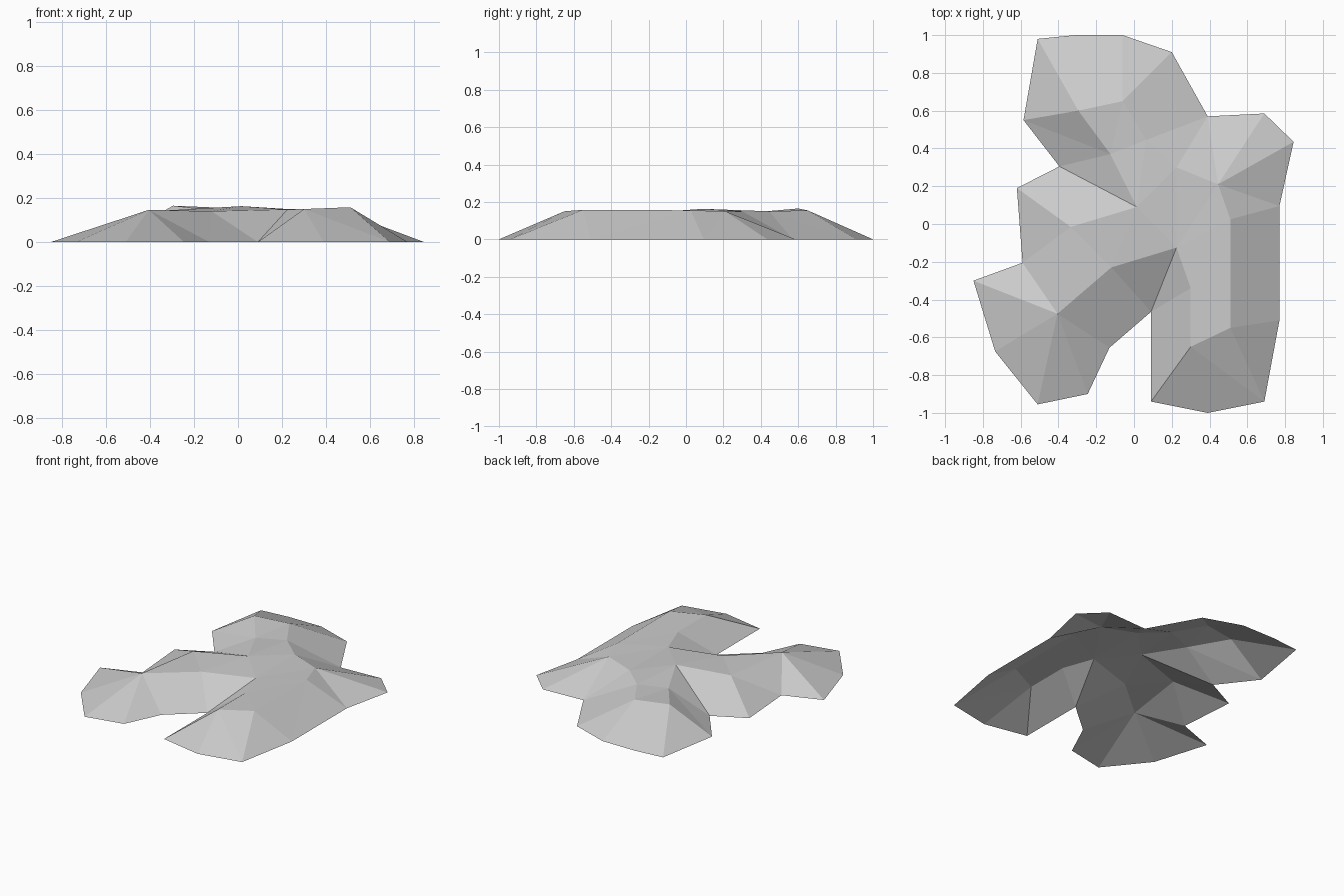
import bpy
import bmesh

# Remove the default object
default = bpy.data.objects.get("Cube")
if default:
    bpy.data.objects.remove(default, do_unlink=True)


def make_material(name, colour):
    material = bpy.data.materials.new(name)
    material.use_nodes = True
    material.diffuse_color = colour
    shader = next(n for n in material.node_tree.nodes if n.type == "BSDF_PRINCIPLED")
    shader.inputs["Base Color"].default_value = colour
    return material


# Corners of the raised plateau, clockwise from the back lobe
plateau = {
    "back_right": (-.295, .60, .165),
    "back_mid": (-.06, .65, .155),
    "back_saddle": (.065, .445, .15),
    "left_saddle": (.225, .30, .15),
    "left_arm": (.445, .21, .15),
    "left_hip": (.51, .025, .155),
    "left_foot": (.51, -.55, .158),
    "left_toe": (.30, -.65, .15),
    "left_inner": (.30, -.34, .15),
    "crotch": (.225, -.125, .148),
    "right_inner": (-.12, -.23, .14),
    "right_foot": (-.405, -.475, .146),
    "right_arm": (-.335, -.015, .143),
    "slit_end": (.015, .09, .163),
    "back_inner": (-.125, .37, .145),
}

# Ground outline, clockwise; each point fans up to the named plateau corners
outline = [
    (-.51, .98, "back_right"),
    (-.31, 1, "back_right back_mid"),
    (-.06, 1, "back_mid"),
    (.20, .91, "back_mid back_saddle"),
    (.39, .57, "back_saddle left_saddle left_arm"),
    (.69, .585, "left_arm"),
    (.845, .435, "left_arm"),
    (.77, .095, "left_arm left_hip"),
    (.77, -.51, "left_hip left_foot"),
    (.69, -.94, "left_foot left_toe"),
    (.39, -1, "left_toe"),
    (.09, -.94, "left_toe left_inner"),
    (.09, -.465, "left_inner crotch right_inner"),
    (-.13, -.655, "right_inner right_foot"),
    (-.245, -.90, "right_foot"),
    (-.51, -.955, "right_foot"),
    (-.735, -.675, "right_foot"),
    (-.85, -.30, "right_foot"),
    (-.59, -.205, "right_foot right_arm"),
    (-.62, .19, "right_arm"),
    (-.395, .305, "right_arm slit_end back_inner"),
    (-.585, .55, "back_inner back_right"),
]

bm = bmesh.new()
top = {name: bm.verts.new(point) for name, point in plateau.items()}
rim = [bm.verts.new((x, y, 0)) for x, y, fan in outline]

# Sloping skirt from the ground up to the plateau
for i, (x, y, fan) in enumerate(outline):
    ridge = [top[name] for name in fan.split()]
    for first, second in zip(ridge, ridge[1:]):
        bm.faces.new((rim[i], first, second))
    bm.faces.new((rim[i], ridge[-1], rim[(i + 1) % len(rim)]))

# Plateau surface
cap = bm.faces.new(list(top.values()))
bmesh.ops.triangulate(bm, faces=[cap])

# Open shell, every face pointing upward
bm.normal_update()
for face in bm.faces:
    if face.normal.z < 0:
        face.normal_flip()

mesh = bpy.data.meshes.new("rock_mound")
bm.to_mesh(mesh)
bm.free()
mesh.materials.append(make_material("stone_grey", (.6, .6, .6, 1)))
rock = bpy.data.objects.new("rock_mound", mesh)
bpy.context.collection.objects.link(rock)
